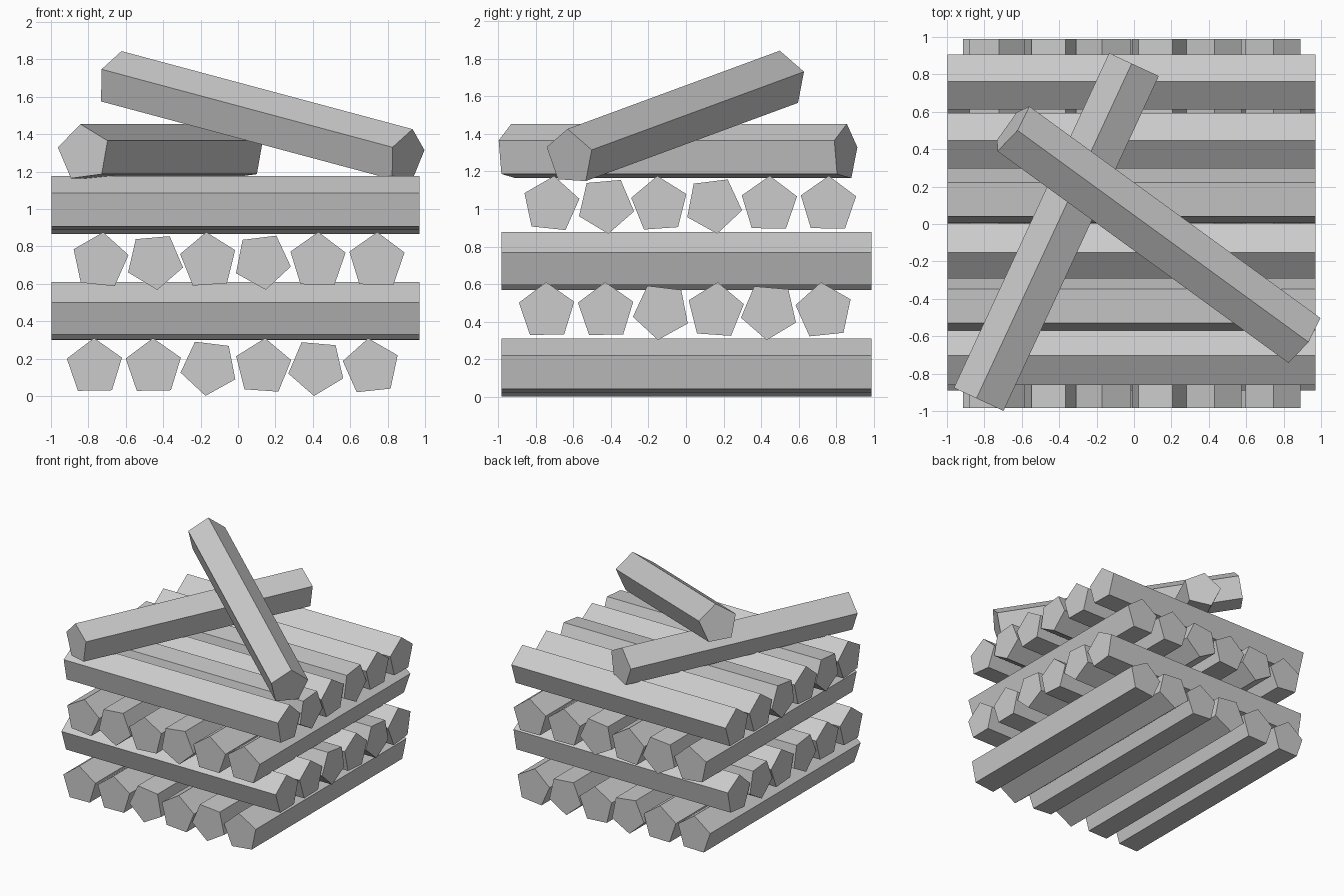
import bpy
import bmesh
from math import cos, sin, radians
from mathutils import Vector

cube = bpy.data.objects.get("Cube")
if cube:
    bpy.data.objects.remove(cube, do_unlink=True)

RADIUS = 0.155
SIDES = 5

grey = bpy.data.materials.new("plain_grey")
grey.use_nodes = True
grey.diffuse_color = (0.6, 0.6, 0.6, 1)
grey.node_tree.nodes["Principled BSDF"].inputs["Base Color"].default_value = grey.diffuse_color


def add_log(name, start, end, twist):
    """Five-sided log; twist is counterclockwise degrees seen from its start."""
    start, end = Vector(start), Vector(end)
    along = (end - start).normalized()
    right = along.cross(Vector((0, 0, 1))).normalized()
    up = right.cross(along)
    bm = bmesh.new()
    rings = []
    for centre in (start, end):
        ring = []
        for k in range(SIDES):
            a = radians(90 + twist + k * 360 / SIDES)
            ring.append(bm.verts.new(centre + RADIUS * (right * cos(a) + up * sin(a))))
        rings.append(ring)
        bm.faces.new(ring)
    near, far = rings
    for k in range(SIDES):
        n = (k + 1) % SIDES
        bm.faces.new((near[k], near[n], far[n], far[k]))
    bmesh.ops.recalc_face_normals(bm, faces=bm.faces)
    mesh = bpy.data.meshes.new(name)
    bm.to_mesh(mesh)
    bm.free()
    mesh.materials.append(grey)
    bpy.context.collection.objects.link(bpy.data.objects.new(name, mesh))


# One row of logs: position across the row, twist
row = [(-0.767, 1), (-0.452, 1), (-0.155, 29), (0.134, -4), (0.42, 31), (0.712, 6)]
mirrored_row = [(-u, -t) for u, t in reversed(row)]

# Stacked layers: row, sideways shift, height of the log centres, runs along y
layers = [
    (row, 0.0, 0.155, True),
    (row, 0.024, 0.455, False),
    (mirrored_row, -0.025, 0.722, True),
    (mirrored_row, -0.008, 1.022, False),
]
for i, (logs, shift, z, along_y) in enumerate(layers, 1):
    for j, (u, twist) in enumerate(logs, 1):
        u += shift
        if along_y:
            ends = (u, -0.985, z), (u, 0.99, z)
        else:
            ends = (0.97, u, z), (-0.998, u, z)
        add_log(f"layer_{i}_log_{j}", *ends, twist)

# Two loose logs lying across the top
add_log("loose_log_flat", (-0.825, -0.94, 1.3), (0.005, 0.85, 1.3), 7)
add_log("loose_log_leaning", (0.902, -0.619, 1.276), (-0.654, 0.513, 1.693), -3)
